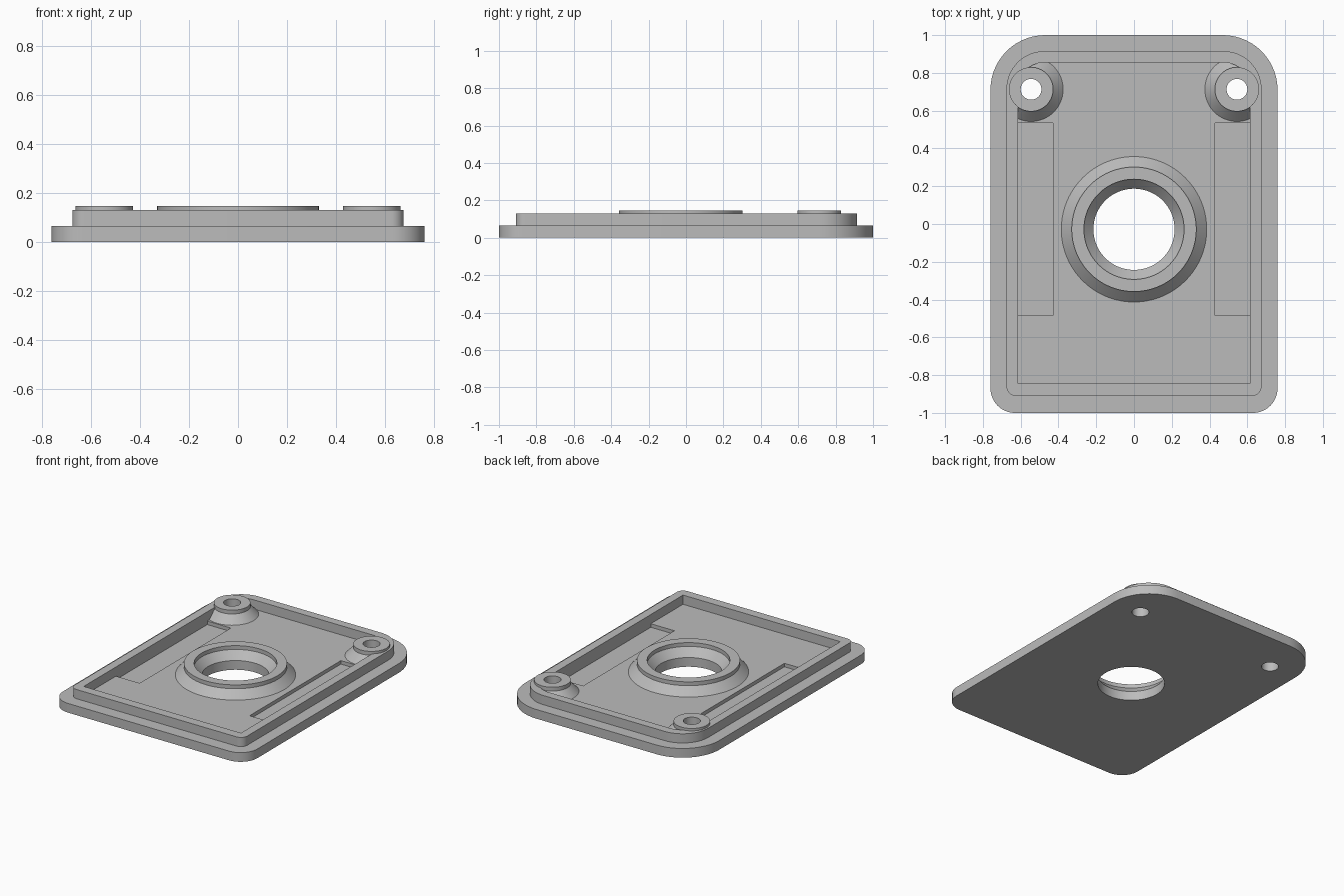
import bpy, bmesh
from math import sin, cos, pi

cube = bpy.data.objects.get("Cube")
if cube:
    bpy.data.objects.remove(cube, do_unlink=True)

grey = bpy.data.materials.new("matte grey")
grey.use_nodes = True
tone = (0.5, 0.5, 0.5, 1)
grey.diffuse_color = tone
grey.node_tree.nodes["Principled BSDF"].inputs["Base Color"].default_value = tone

BASE_TOP, RIM_TOP, BOSS_TOP = 0.065, 0.13, 0.147
NECK = 0.12


def finish(bm, name):
    bmesh.ops.recalc_face_normals(bm, faces=bm.faces)
    mesh = bpy.data.meshes.new(name)
    bm.to_mesh(mesh)
    bm.free()
    mesh.materials.append(grey)
    ob = bpy.data.objects.new(name, mesh)
    bpy.context.collection.objects.link(ob)
    return ob


def slab(name, x0, x1, y0, y1, z0, z1, r_back=0, r_front=0, steps=14):
    """Rectangular prism with separately rounded back and front corners."""
    pts = []
    corners = [(x1, y1, -1, -1, r_back, 0), (x0, y1, 1, -1, r_back, 1),
               (x0, y0, 1, 1, r_front, 2), (x1, y0, -1, 1, r_front, 3)]
    for x, y, sx, sy, r, quarter in corners:
        if not r:
            pts.append((x, y))
            continue
        for i in range(steps + 1):
            a = (quarter + i / steps) * pi / 2
            pts.append((x + sx * r + r * cos(a), y + sy * r + r * sin(a)))
    bm = bmesh.new()
    face = bm.faces.new([bm.verts.new((x, y, z0)) for x, y in pts])
    ext = bmesh.ops.extrude_face_region(bm, geom=[face])
    verts = [g for g in ext["geom"] if isinstance(g, bmesh.types.BMVert)]
    bmesh.ops.translate(bm, verts=verts, vec=(0, 0, z1 - z0))
    return finish(bm, name)


def turned(name, x, y, profile, sides=64):
    """Solid of revolution from (radius, z) pairs listed bottom to top."""
    bm = bmesh.new()
    rings = [[bm.verts.new((x + r * cos(2 * pi * i / sides),
                            y + r * sin(2 * pi * i / sides), z))
              for i in range(sides)] for r, z in profile]
    for low, high in zip(rings, rings[1:]):
        for i in range(sides):
            j = (i + 1) % sides
            bm.faces.new((low[i], low[j], high[j], high[i]))
    bm.faces.new(rings[0])
    bm.faces.new(rings[-1])
    return finish(bm, name)


def combine(target, tool, operation):
    mod = target.modifiers.new(operation, "BOOLEAN")
    mod.operation, mod.solver, mod.object = operation, "EXACT", tool
    bpy.context.view_layer.objects.active = target
    bpy.ops.object.modifier_apply(modifier=mod.name)
    bpy.data.objects.remove(tool, do_unlink=True)


# Base plate and raised rim
plate = slab("cover_plate", -0.76, 0.76, -1, 1, 0, BASE_TOP, 0.29, 0.13)
combine(plate, slab("rim", -0.675, 0.675, -0.91, 0.915, 0.03, RIM_TOP, 0.2, 0.05), "UNION")

# Tray inside the rim, with a shallow side pocket on each side
combine(plate, slab("tray", -0.615, 0.615, -0.845, 0.855, BASE_TOP, 0.3, 0.14), "DIFFERENCE")
for side in (-1, 1):
    x0, x1 = sorted((side * 0.43, side * 0.615))
    combine(plate, slab("pocket", x0, x1, -0.485, 0.535, 0.04, 0.1), "DIFFERENCE")

# Central collar with flared foot and countersunk opening
CY = -0.028
combine(plate, turned("collar", 0, CY, [(0.385, 0.05), (0.385, BASE_TOP),
                                        (0.33, NECK), (0.33, BOSS_TOP)], 96), "UNION")
combine(plate, turned("opening", 0, CY, [(0.215, -0.1), (0.215, BASE_TOP),
                                         (0.265, NECK), (0.265, 0.3)], 96), "DIFFERENCE")

# Screw bosses in the back corners, trimmed to stay within the rim
for side in (-1, 1):
    bx, by = side * 0.545, 0.713
    boss = turned("boss", bx, by, [(0.17, 0.05), (0.17, BASE_TOP),
                                   (0.117, NECK), (0.117, BOSS_TOP)])
    combine(boss, slab("trim", -0.665, 0.665, -0.9, 0.905, 0.01, 0.3, 0.19, 0.04), "INTERSECT")
    combine(plate, boss, "UNION")
    combine(plate, turned("screw_hole", bx, by, [(0.055, -0.1), (0.055, 0.3)], 40), "DIFFERENCE")

# Smooth the round walls, keep the edges crisp
bpy.ops.object.select_all(action="DESELECT")
plate.select_set(True)
bpy.context.view_layer.objects.active = plate
bpy.ops.object.shade_smooth_by_angle(angle=pi / 7)
